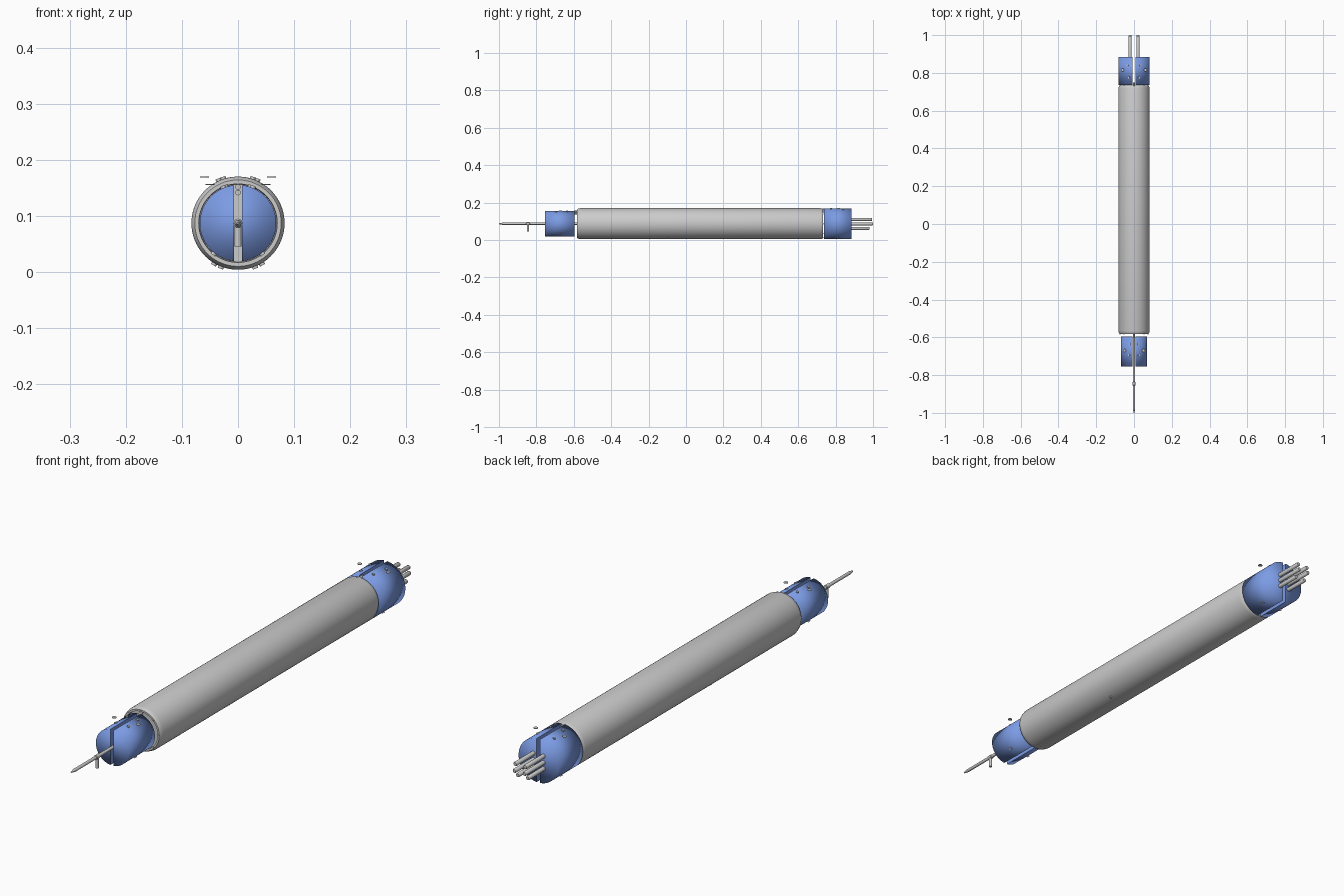
import bpy, bmesh, math
from mathutils import Vector

if "Cube" in bpy.data.objects:
    bpy.data.objects.remove(bpy.data.objects["Cube"])

CZ = 0.087   # height of the long axis

blue = bpy.data.materials.new("blue_shell")
blue.diffuse_color = (0.2, 0.33, 0.78, 1)
blue.use_nodes = True
blue.node_tree.nodes["Principled BSDF"].inputs["Base Color"].default_value = blue.diffuse_color


def finish(bm, name, mat=None, angle=35):
    bmesh.ops.recalc_face_normals(bm, faces=bm.faces[:])
    me = bpy.data.meshes.new(name)
    bm.to_mesh(me)
    bm.free()
    ob = bpy.data.objects.new(name, me)
    bpy.context.collection.objects.link(ob)
    if mat:
        me.materials.append(mat)
    if angle:
        bpy.ops.object.select_all(action='DESELECT')
        ob.select_set(True)
        bpy.context.view_layer.objects.active = ob
        bpy.ops.object.shade_smooth_by_angle(angle=math.radians(angle))
    return ob


def lathe(name, profile, x=0, z=CZ, seg=64):
    """Revolve (y, radius) pairs about a line parallel to y, capping both ends."""
    bm = bmesh.new()
    rings = [[bm.verts.new((x + r * math.cos(i * math.tau / seg), y,
                            z + r * math.sin(i * math.tau / seg))) for i in range(seg)]
             for y, r in profile]
    for a, b in zip(rings, rings[1:]):
        for i in range(seg):
            j = (i + 1) % seg
            bm.faces.new((a[i], a[j], b[j], b[i]))
    bm.faces.new(rings[0])
    bm.faces.new(rings[-1])
    return finish(bm, name)


def pin(name, base, direction, r, length, seg=12):
    """Short cylinder starting at base and running along direction."""
    d = Vector(direction).normalized()
    bm = bmesh.new()
    bmesh.ops.create_cone(bm, cap_ends=True, segments=seg, radius1=r, radius2=r, depth=length)
    rot = d.to_track_quat('Z', 'Y').to_matrix().to_4x4()
    bmesh.ops.transform(bm, matrix=rot, verts=bm.verts[:])
    bmesh.ops.translate(bm, vec=Vector(base) + d * length / 2, verts=bm.verts[:])
    return finish(bm, name)


def half_shell(name, r, y0, y1, side, gap=0.007, seg=40):
    """Solid half cylinder, softly shaded over the end, crisp at the split."""
    a = math.acos(gap / r)
    bm = bmesh.new()
    ends = []
    for y in (y0, y1):
        ends.append([bm.verts.new((side * r * math.cos(t), y, CZ + r * math.sin(t)))
                     for t in (-a + 2 * a * i / seg for i in range(seg + 1))])
    for i in range(seg + 1):
        j = (i + 1) % (seg + 1)
        bm.faces.new((ends[0][i], ends[0][j], ends[1][j], ends[1][i]))
    for e in ends:
        bm.faces.new(e)
    for f in bm.faces:
        f.smooth = True
    for e in bm.edges:
        if all(abs(abs(v.co.x) - gap) < 1e-5 for v in e.verts):
            e.smooth = False
    return finish(bm, name, blue, None)


# long main tube with stepped, rounded ends
lathe("main_tube", [(-0.57, 0.069), (-0.582, 0.070), (-0.582, 0.077), (-0.577, 0.080),
                    (-0.565, 0.083), (0.718, 0.083), (0.728, 0.080), (0.733, 0.077),
                    (0.733, 0.070), (0.722, 0.069)])

# split shells at both ends
for side, label in ((-1, "left"), (1, "right")):
    half_shell("front_shell_" + label, 0.068, -0.755, -0.595, side)
    half_shell("rear_shell_" + label, 0.083, 0.737, 0.885, side)

# front probe rod with tapered tip, collar and downward stub
lathe("front_probe", [(-1.0, 0.002), (-0.98, 0.006), (-0.855, 0.006), (-0.853, 0.008),
                      (-0.837, 0.008), (-0.835, 0.006), (-0.56, 0.006)], seg=24)
pin("probe_stub", (0, -0.845, CZ), (0, 0, -1), 0.006, 0.042, 16)

# cluster of rear rods, three rows of two
for z, end in ((0.110, 0.995), (0.086, 1.0), (0.062, 0.98)):
    for side in (-1, 1):
        lathe("rear_rod", [(0.87, 0.008), (end - 0.003, 0.008), (end, 0.006)],
              x=side * 0.021, z=z, seg=20)

# screws standing on the upper and lower shell surfaces
top_screws = [(0.068, -0.635, 0.022), (0.068, -0.695, 0.026),
              (0.083, 0.84, 0.034), (0.083, 0.775, 0.026)]
low_screws = [(0.068, -0.675, 0.042), (0.083, 0.81, 0.042), (0.083, -0.10, 0.03)]
for screws, up in ((top_screws, 1), (low_screws, -1)):
    for r, y, x in screws:
        h = math.sqrt(r * r - x * x)
        for side in (-1, 1):
            d = Vector((side * x, 0, up * h))
            base = Vector((0, y, CZ)) + d * (1 - 0.002 / r)
            pin("shell_screw", base, d, 0.005, 0.006)

# flat washers floating just above the shells
for x, y, z in ((0.05, -0.67, 0.155), (0.06, 0.815, 0.168)):
    for side in (-1, 1):
        pin("washer", (side * x, y, z), (0, 0, 1), 0.008, 0.002, 16)

# small screws around the tube end rims
for y, d in ((-0.581, -1), (0.732, 1)):
    for i in range(8):
        t = i * math.tau / 8
        pin("rim_screw", (0.0735 * math.cos(t), y, CZ + 0.0735 * math.sin(t)),
            (0, d, 0), 0.003, 0.003, 8)

# hinge tabs in the split, joining each shell pair to the tube at the top
for y, r in ((-0.60, 0.068), (0.725, 0.080)):
    for k in (0.8, 0.95):
        pin("hinge_pin", (0, y, CZ + r * k), (0, 1, 0), 0.005, 0.025)
